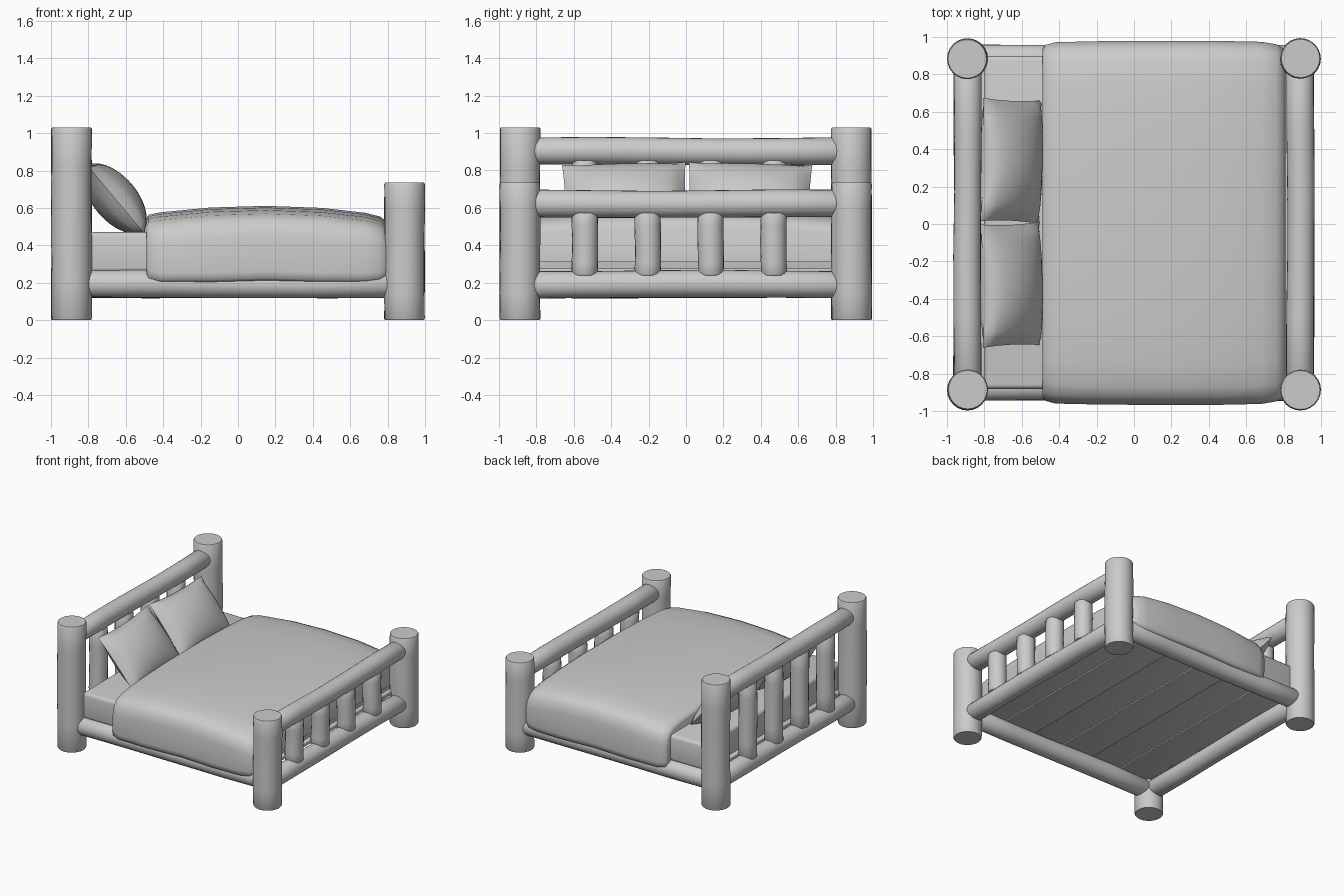
import bpy, bmesh, math
from mathutils import Vector, Matrix

cube = bpy.data.objects.get("Cube")
if cube:
    bpy.data.objects.remove(cube, do_unlink=True)

GREY = (0.6, 0.6, 0.6, 1)
mat = bpy.data.materials.new("plain grey")
mat.use_nodes = True
mat.diffuse_color = GREY
mat.node_tree.nodes["Principled BSDF"].inputs["Base Color"].default_value = GREY


def finish(name, bm, angle=40):
    bmesh.ops.recalc_face_normals(bm, faces=bm.faces)
    mesh = bpy.data.meshes.new(name)
    bm.to_mesh(mesh)
    bm.free()
    mesh.materials.append(mat)
    ob = bpy.data.objects.new(name, mesh)
    bpy.context.collection.objects.link(ob)
    bpy.ops.object.select_all(action='DESELECT')
    ob.select_set(True)
    bpy.context.view_layer.objects.active = ob
    bpy.ops.object.shade_smooth_by_angle(angle=math.radians(angle))


def loft(bm, rings):
    """Join closed rings of points and cap both ends."""
    loops = [[bm.verts.new(p) for p in ring] for ring in rings]
    n = len(loops[0])
    for a, b in zip(loops, loops[1:]):
        for i in range(n):
            j = (i + 1) % n
            bm.faces.new((a[i], a[j], b[j], b[i]))
    bm.faces.new(loops[0])
    bm.faces.new(loops[-1])


def log(name, start, end, radius, wobble=0.003, phase=0.0, sides=24):
    """Slightly uneven round log with softened ends."""
    start, end = Vector(start), Vector(end)
    axis = end - start
    turn = axis.to_track_quat('Z', 'Y')
    edge = 0.008 / axis.length
    rings = []
    for t in (0, edge, 0.2, 0.4, 0.6, 0.8, 1 - edge, 1):
        r = radius - (0.005 if t in (0, 1) else 0)
        r += wobble * 0.5 * math.sin(9 * t + phase)
        drift = Vector((math.sin(7 * t + phase), math.cos(6 * t + phase), 0)) * wobble
        rings.append([start + axis * t + turn @ (drift + Vector((
            r * math.cos(math.tau * k / sides), r * math.sin(math.tau * k / sides), 0)))
            for k in range(sides)])
    bm = bmesh.new()
    loft(bm, rings)
    finish(name, bm)


def block(name, size, centre, bevel):
    bm = bmesh.new()
    bmesh.ops.create_cube(bm, size=1, matrix=Matrix.Translation(centre) @ Matrix.Diagonal((*size, 1)))
    bmesh.ops.bevel(bm, geom=bm.edges[:], offset=bevel, segments=3, profile=0.5, affect='EDGES')
    finish(name, bm)


# Frame: posts, end rails and spindles for the head (-x) and foot (+x)
P = 0.89
for end, x, height, rail_z in (("head", -P, 1.03, 0.902), ("foot", P, 0.735, 0.622)):
    for side, y in (("right", -0.887), ("left", 0.884)):
        log(f"{end}_post_{side}", (x, y, 0), (x, y, height), 0.108, 0.0015, x + 2 * y)
    log(f"{end}_top_rail", (x, -0.83, rail_z), (x, 0.83, rail_z), 0.073, phase=x)
    log(f"{end}_bottom_rail", (x, -0.83, 0.192), (x, 0.83, 0.192), 0.073, phase=x + 2)
    for i in range(4):
        y = -0.54 + i * 0.336
        log(f"{end}_spindle_{i + 1}", (x, y, 0.24), (x, y, rail_z - 0.05), 0.07, 0.0015, i, 20)

# Long side rails
for side, y in (("right", -0.87), ("left", 0.882)):
    log(f"side_rail_{side}", (-0.83, y, 0.192), (0.83, y, 0.192), 0.073, phase=y)

# Slats resting on the side rails, alternately stepped
for i in range(6):
    block(f"slat_{i + 1}", (0.285, 1.7, 0.025), (-0.7 + 0.28 * i, 0.006, 0.255 + 0.01 * (i % 2)), 0.005)

# Mattress
block("mattress", (1.6, 1.78, 0.215), (0, 0.008, 0.3625), 0.025)

# Draped blanket: cross sections along x as (x, top, half width, hem)
stations = ((-0.49, 0.545, 0.93, 0.235), (-0.478, 0.565, 0.95, 0.215), (-0.42, 0.578, 0.966, 0.203),
            (-0.15, 0.604, 0.972, 0.203), (0.15, 0.613, 0.973, 0.212), (0.45, 0.602, 0.973, 0.203),
            (0.68, 0.576, 0.968, 0.203), (0.76, 0.556, 0.955, 0.21), (0.795, 0.53, 0.935, 0.225),
            (0.81, 0.5, 0.915, 0.25))
rings = []
for x, top, w, hem in stations:
    half = [(0.935 * w, 0.31), (0.935 * w, hem + 0.01), (0.97 * w, hem), (0.995 * w, hem + 0.012),
            (w, hem + 0.05), (w, top - 0.17), (0.985 * w, top - 0.11), (0.955 * w, top - 0.07),
            (0.9 * w, top - 0.044), (0.78 * w, top - 0.025), (0.55 * w, top - 0.011),
            (0.25 * w, top - 0.002)]
    rings.append([(x, y + 0.006, z) for y, z in half]
                 + [(x, 0.006 - y, z) for y, z in reversed(half)])
bm = bmesh.new()
loft(bm, rings)
finish("blanket", bm, 60)


# Puffed pillows with pinched corners, leaning on the headboard
def pillow(name, y, roll):
    n = 16
    bm = bmesh.new()
    place = (Matrix.Translation((-0.657, y, 0.65)) @ Matrix.Rotation(math.radians(50), 4, 'Y')
             @ Matrix.Rotation(roll, 4, 'Z'))
    for face in (1, -1):
        grid = []
        for i in range(n + 1):
            row = []
            for j in range(n + 1):
                u, v = 2 * i / n - 1, 2 * j / n - 1
                puff = ((1 - u * u) * (1 - v * v)) ** 0.55
                p = Vector((0.245 * u * (1 - 0.07 * (1 - v * v)),
                            0.33 * v * (1 - 0.03 * (1 - u * u)), face * 0.118 * puff))
                row.append(bm.verts.new(place @ p))
            grid.append(row)
        for i in range(n):
            for j in range(n):
                bm.faces.new((grid[i][j], grid[i + 1][j], grid[i + 1][j + 1], grid[i][j + 1]))
    bmesh.ops.remove_doubles(bm, verts=bm.verts[:], dist=0.0005)
    finish(name, bm, 70)


pillow("pillow_right", -0.325, 0.03)
pillow("pillow_left", 0.338, -0.03)
